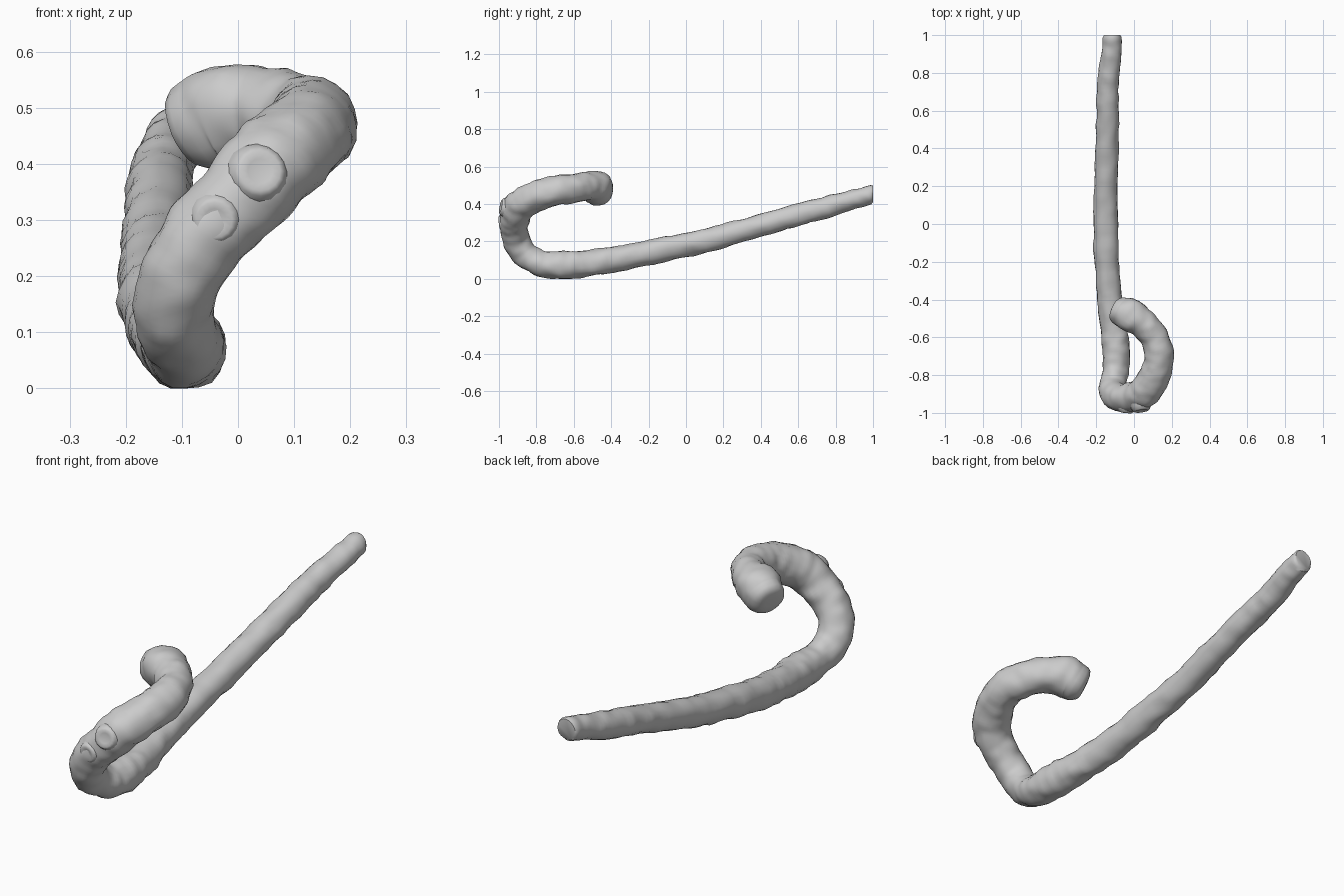
import bpy, bmesh, math
from mathutils import Vector, noise

if "Cube" in bpy.data.objects:
    bpy.data.objects.remove(bpy.data.objects["Cube"])

# Centre line of the crooked stick: x, y, z, radius
PATH = [
    (-0.113, 0.99, 0.45, 0.048), (-0.122, 0.88, 0.42, 0.053),
    (-0.138, 0.72, 0.374, 0.058),
    (-0.141, 0.5, 0.316, 0.059), (-0.149, 0.2, 0.229, 0.062),
    (-0.147, -0.1, 0.16, 0.065), (-0.135, -0.35, 0.111, 0.067),
    (-0.11, -0.52, 0.083, 0.07), (-0.094, -0.66, 0.072, 0.073),
    (-0.097, -0.78, 0.083, 0.071), (-0.113, -0.865, 0.135, 0.071),
    (-0.095, -0.91, 0.215, 0.073), (-0.035, -0.918, 0.3, 0.077),
    (0.04, -0.9, 0.378, 0.083), (0.1, -0.82, 0.434, 0.083),
    (0.133, -0.71, 0.466, 0.079), (0.108, -0.605, 0.483, 0.076),
    (0.05, -0.53, 0.494, 0.078), (-0.02, -0.485, 0.491, 0.09),
    (-0.064, -0.464, 0.473, 0.083),
]
SIDES, STEPS = 20, 9


def spline(points, steps):
    """Catmull-Rom samples through the points."""
    p = [Vector(q) for q in points]
    p = [2 * p[0] - p[1]] + p + [2 * p[-1] - p[-2]]
    out = []
    for i in range(1, len(p) - 2):
        a, b, c, d = p[i - 1:i + 3]
        for k in range(steps):
            t = k / steps
            out.append(0.5 * (2 * b + (c - a) * t + (2 * a - 5 * b + 4 * c - d) * t * t
                              + (3 * b - a - 3 * c + d) * t ** 3))
    return out + [p[-2]]


def finish(bm, name, angle):
    bmesh.ops.recalc_face_normals(bm, faces=bm.faces)
    mesh = bpy.data.meshes.new(name)
    bm.to_mesh(mesh)
    bm.free()
    obj = bpy.data.objects.new(name, mesh)
    bpy.context.collection.objects.link(obj)
    bpy.ops.object.select_all(action='DESELECT')
    obj.select_set(True)
    bpy.context.view_layer.objects.active = obj
    bpy.ops.object.shade_smooth_by_angle(angle=math.radians(angle))


def bridge(bm, rings):
    """Skin a list of vertex rings and cap both ends."""
    count = len(rings[0])
    for a, b in zip(rings, rings[1:]):
        for k in range(count):
            n = (k + 1) % count
            bm.faces.new((a[k], a[n], b[n], b[k]))
    bm.faces.new(rings[0])
    bm.faces.new(rings[-1])


# Stick: gnarled tube swept along the path, sawn foot, blunt rounded handle tip
samples = spline(PATH, STEPS)
centres = [s.xyz for s in samples]
radii = [s[3] for s in samples]
centres.insert(0, Vector((-0.113, 1.0, 0.452)))
radii.insert(0, 0.042)
tip_dir = (centres[-1] - centres[-2]).normalized()
base, r_tip = centres[-1].copy(), radii[-1]
for along, scale in ((0.25, 0.92), (0.42, 0.78), (0.5, 0.58), (0.53, 0.3)):
    centres.append(base + tip_dir * r_tip * along)
    radii.append(r_tip * scale)

bm = bmesh.new()
rings = []
side = Vector((1, 0, 0))
for i, (c, r) in enumerate(zip(centres, radii)):
    tangent = (centres[min(i + 1, len(centres) - 1)] - centres[max(i - 1, 0)]).normalized()
    if i < 2:
        tangent = Vector((0, -1, 0))
    side = (side - tangent * side.dot(tangent)).normalized()
    up = tangent.cross(side)
    ring = []
    for k in range(SIDES):
        a = 2 * math.pi * k / SIDES
        d = side * math.cos(a) + up * math.sin(a)
        p = c + d * r
        bump = 1 + 0.1 * noise.noise(p * 12) + 0.08 * noise.noise(p * 23)
        q = c + d * r * bump
        q.z = max(q.z, 0)
        ring.append(bm.verts.new(q))
    rings.append(ring)
bridge(bm, rings)
finish(bm, "crooked_stick", 60)


# Knots: two shallow, dished stubs of cut branches on the front of the bend
def knot(name, centre, direction, radius):
    bm = bmesh.new()
    rot = Vector(direction).to_track_quat('Z', 'Y')
    rings = []
    for h, s in ((-0.06, 1.4), (-0.025, 1.2), (-0.006, 1.0), (0.0, 0.8), (-0.004, 0.5)):
        rings.append([bm.verts.new(Vector(centre) + rot @ Vector((
            radius * s * math.cos(math.tau * k / 16),
            radius * s * math.sin(math.tau * k / 16), h))) for k in range(16)])
    bridge(bm, rings)
    finish(bm, name, 60)


knot("upper_knot", (0.04, -0.991, 0.388), (0.15, -1, 0.2), 0.045)
knot("lower_knot", (-0.042, -0.998, 0.3), (-0.1, -1, -0.1), 0.04)
